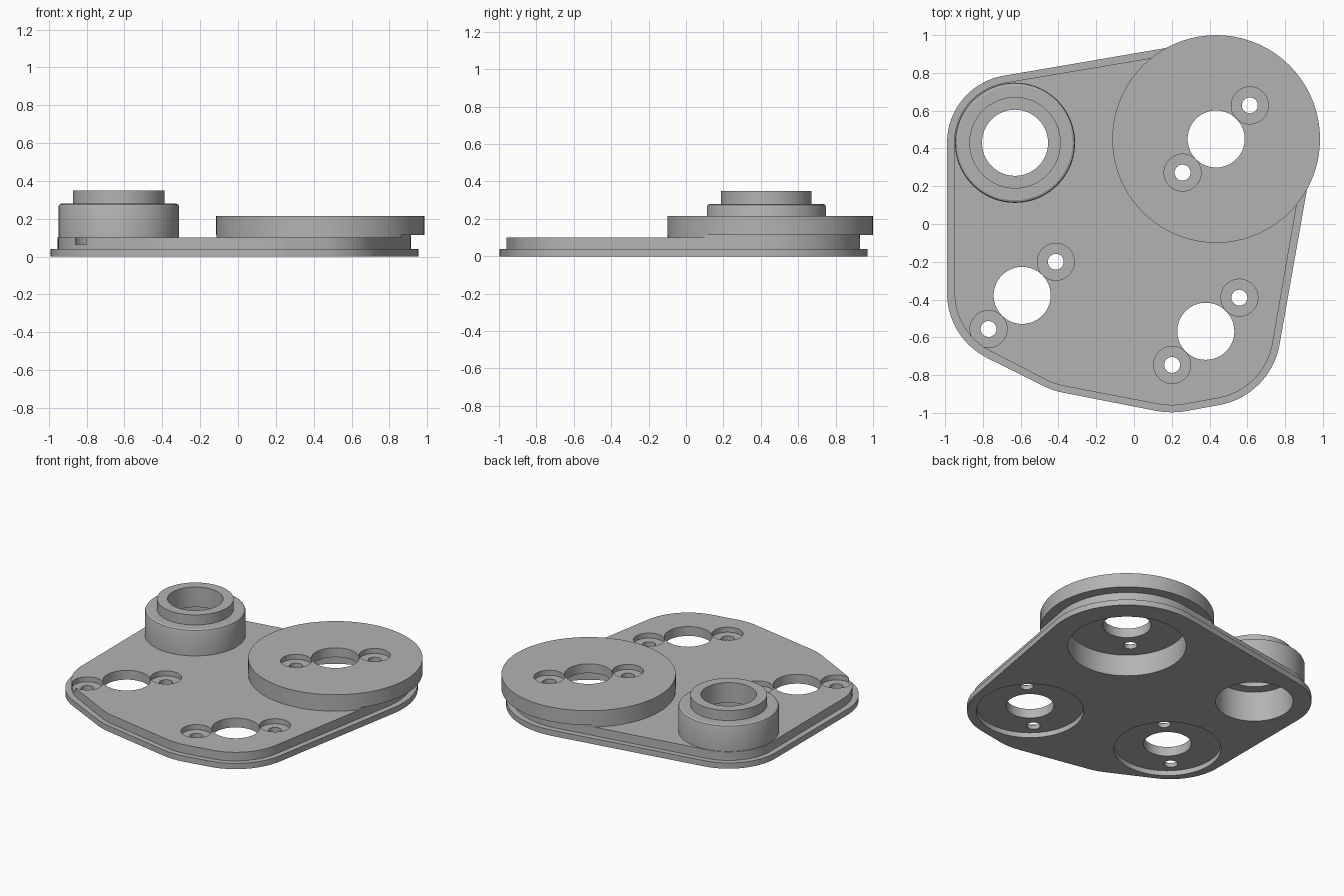
import bpy
import math
from mathutils import Vector
from mathutils.geometry import convex_hull_2d

cube = bpy.data.objects.get("Cube")
if cube:
    bpy.data.objects.remove(cube, do_unlink=True)

grey = bpy.data.materials.new("light_grey")
grey.use_nodes = True
grey.diffuse_color = (0.45, 0.45, 0.45, 1)
grey.node_tree.nodes["Principled BSDF"].inputs["Base Color"].default_value = grey.diffuse_color


def circle(x, y, r, n=72):
    return [Vector((x + r * math.cos(2 * math.pi * i / n),
                    y + r * math.sin(2 * math.pi * i / n))) for i in range(n)]


def loft(name, rings):
    """Solid through stacked loops, given as (loop, height)."""
    n = len(rings[0][0])
    verts = [(p.x, p.y, z) for loop, z in rings for p in loop]
    faces = [tuple(reversed(range(n))), tuple(range(len(verts) - n, len(verts)))]
    for k in range(len(rings) - 1):
        for i in range(n):
            j = (i + 1) % n
            faces.append((k * n + i, k * n + j, (k + 1) * n + j, (k + 1) * n + i))
    mesh = bpy.data.meshes.new(name)
    mesh.from_pydata(verts, [], faces)
    mesh.materials.append(grey)
    obj = bpy.data.objects.new(name, mesh)
    bpy.context.collection.objects.link(obj)
    return obj


def cylinder(name, x, y, r, z0, z1):
    return loft(name, [(circle(x, y, r), z0), (circle(x, y, r), z1)])


def combine(target, tool, operation):
    bpy.ops.object.select_all(action='DESELECT')
    bpy.context.view_layer.objects.active = target
    target.select_set(True)
    mod = target.modifiers.new(operation, 'BOOLEAN')
    mod.operation = operation
    mod.solver = 'EXACT'
    mod.object = tool
    bpy.ops.object.modifier_apply(modifier=mod.name)
    bpy.data.objects.remove(tool, do_unlink=True)


BOSS = (-0.63, 0.43)
DISC = (0.435, 0.45)
LEFT = (-0.592, -0.378)
RIGHT = (0.38, -0.568)

# Rounded plate outline: corner centre, flange radius, body radius
CORNERS = [(*BOSS, 0.36, 0.323), (*DISC, 0.52, 0.48),
           (-0.605, -0.365, 0.385, 0.345), (-0.3, -0.5, 0.4, 0.365),
           (0.2, -0.55, 0.447, 0.41), (*RIGHT, 0.397, 0.36)]


def outline(which, inset=0):
    pts = [p for c in CORNERS for p in circle(c[0], c[1], c[which] - inset, 96)]
    return [pts[i] for i in convex_hull_2d(pts)]


def prism(name, loop, z0, z1):
    area = sum(a.x * b.y - b.x * a.y for a, b in zip(loop, loop[1:] + loop[:1]))
    if area < 0:
        loop = loop[::-1]
    return loft(name, [(loop, z0), (loop, z1)])


# Flange and raised plate body
plate = prism("mounting_plate", outline(2), 0, 0.04)
combine(plate, prism("plate_body", outline(3), 0.02, 0.1), 'UNION')

# Round platform, standing clear of the flange where it overhangs
neck = prism("platform_neck", outline(3, 0.001), 0.06, 0.15)
combine(neck, cylinder("neck_limit", *DISC, 0.549, 0, 0.3), 'INTERSECT')
combine(plate, neck, 'UNION')
combine(plate, cylinder("platform", *DISC, 0.55, 0.115, 0.215), 'UNION')

# Stepped boss with a softened shoulder
steps = [(0.318, 0.06), (0.318, 0.265), (0.314, 0.275), (0.304, 0.28),
         (0.242, 0.28), (0.242, 0.35)]
combine(plate, loft("boss", [(circle(*BOSS, r), z) for r, z in steps]), 'UNION')
combine(plate, cylinder("boss_pocket", *BOSS, 0.245, -0.1, 0.21), 'DIFFERENCE')
combine(plate, cylinder("boss_bore", *BOSS, 0.175, 0.15, 0.5), 'DIFFERENCE')

# Mounts: underside pocket, shaft hole and two counterbored screw holes
for (x, y), top, pocket in [(DISC, 0.215, 0.373), (LEFT, 0.1, 0.338), (RIGHT, 0.1, 0.338)]:
    combine(plate, cylinder("pocket", x, y, pocket, -0.1, top - 0.065), 'DIFFERENCE')
    combine(plate, cylinder("shaft_hole", x, y, 0.151, -0.1, 0.5), 'DIFFERENCE')
    for side in (-1, 1):
        sx, sy = x + side * 0.178, y + side * 0.178
        combine(plate, cylinder("screw_hole", sx, sy, 0.042, -0.1, 0.5), 'DIFFERENCE')
        combine(plate, cylinder("counterbore", sx, sy, 0.098, top - 0.035, 0.5), 'DIFFERENCE')

bpy.ops.object.select_all(action='DESELECT')
plate.select_set(True)
bpy.context.view_layer.objects.active = plate
bpy.ops.object.shade_smooth_by_angle(angle=math.radians(25))
